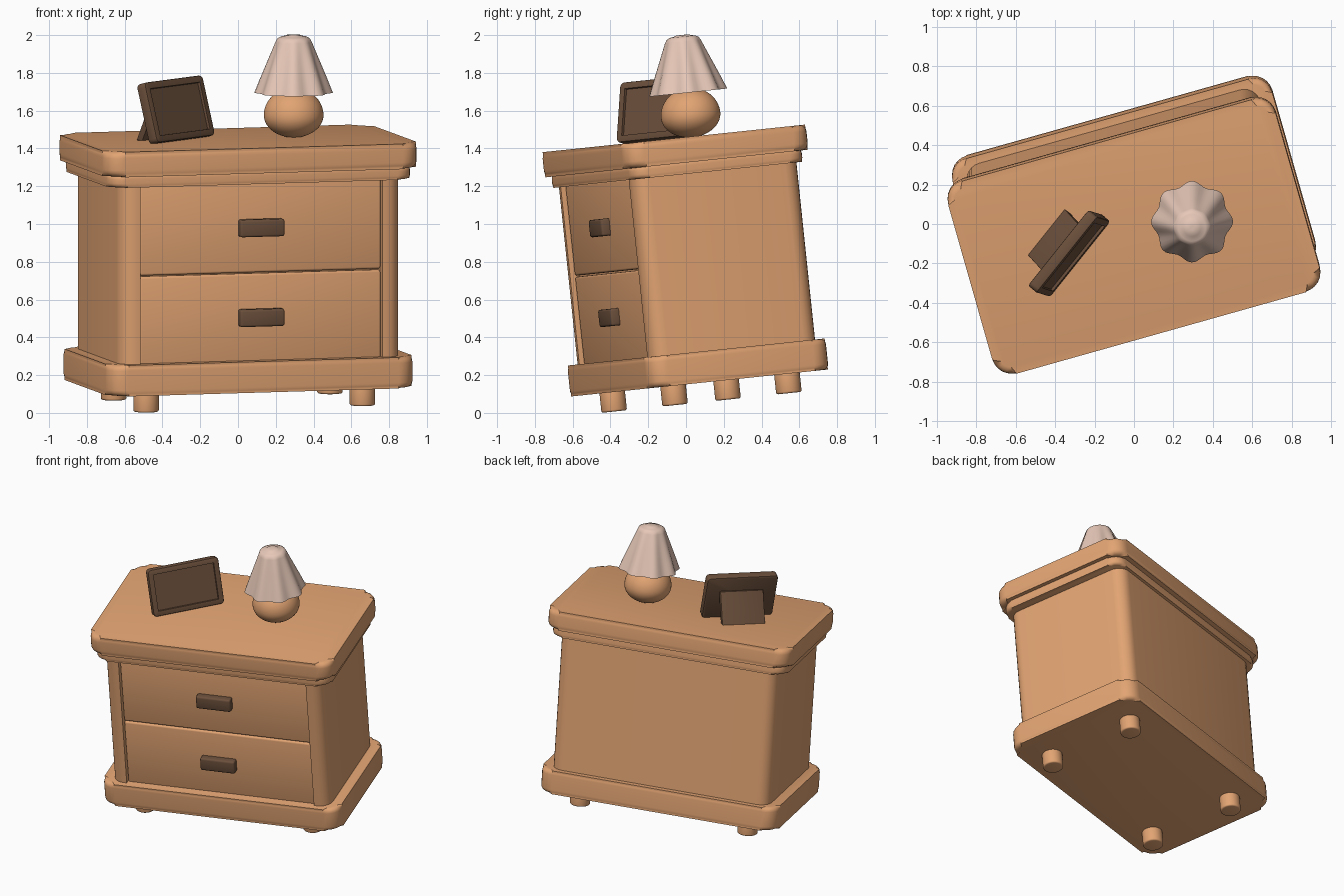
import bpy, bmesh
from math import radians, sin, cos, pi
from mathutils import Matrix, Vector

if "Cube" in bpy.data.objects:
    bpy.data.objects.remove(bpy.data.objects["Cube"])

TURN = 15.8
# whole piece is turned about z, then tipped towards the front
BASE = (Matrix.Rotation(radians(6), 4, 'X') @ Matrix.Translation((0, .088, 0))
        @ Matrix.Rotation(radians(TURN), 4, 'Z'))


def material(name, rgb):
    m = bpy.data.materials.new(name)
    m.diffuse_color = (*rgb, 1)
    m.use_nodes = True
    m.node_tree.nodes["Principled BSDF"].inputs["Base Color"].default_value = m.diffuse_color
    return m


WOOD = material("light wood", (.76, .37, .17))
DARK = material("dark wood", (.15, .08, .045))
CLOTH = material("shade cloth", (.80, .58, .48))


def finish(name, bm, mat, matrix=BASE, angle=35):
    bmesh.ops.recalc_face_normals(bm, faces=bm.faces)
    me = bpy.data.meshes.new(name)
    bm.to_mesh(me)
    bm.free()
    me.shade_smooth()
    me.set_sharp_from_angle(angle=radians(angle))
    me.materials.append(mat)
    ob = bpy.data.objects.new(name, me)
    bpy.context.collection.objects.link(ob)
    ob.matrix_world = matrix
    return ob


def outline(a, b, r, n=6):
    """Rounded rectangle, counter-clockwise, starting at the back right corner."""
    pts = []
    for k, (sx, sy) in enumerate(((1, 1), (-1, 1), (-1, -1), (1, -1))):
        for i in range(n + 1):
            t = (k + i / n) * pi / 2
            pts.append((sx * (a - r) + r * cos(t), sy * (b - r) + r * sin(t)))
    return pts


def prism(pts, z0, z1, bevel=0, segs=4):
    """Extruded outline with rounded rims; returns the bmesh."""
    bm = bmesh.new()
    lo = [bm.verts.new((x, y, z0)) for x, y in pts]
    hi = [bm.verts.new((x, y, z1)) for x, y in pts]
    rims = [bm.faces.new(lo[::-1]), bm.faces.new(hi)]
    n = len(pts)
    for i in range(n):
        j = (i + 1) % n
        bm.faces.new((lo[i], lo[j], hi[j], hi[i]))
    if bevel:
        bmesh.ops.bevel(bm, geom=[e for f in rims for e in f.edges], offset=bevel,
                        segments=segs, profile=.5, affect='EDGES')
    return bm


def box(name, lo, hi, bevel, mat):
    bm = bmesh.new()
    bmesh.ops.create_cube(bm, size=1)
    lo, hi = Vector(lo), Vector(hi)
    for v in bm.verts:
        v.co = (lo + hi) / 2 + v.co * (hi - lo)
    bmesh.ops.bevel(bm, geom=bm.edges[:], offset=bevel, segments=3,
                    profile=.5, affect='EDGES')
    return finish(name, bm, mat)


def lathe(name, profile, mat, matrix, flutes=0, seg=64):
    """Profile rows are (radius, height, flute depth)."""
    bm = bmesh.new()
    rings = []
    for r, z, amp in profile:
        ring = []
        for i in range(seg):
            t = 2 * pi * i / seg
            q = r + amp * cos(flutes * (t + radians(TURN)))
            ring.append(bm.verts.new((q * cos(t), q * sin(t), z)))
        rings.append(ring)
    for a, b in zip(rings, rings[1:]):
        for i in range(seg):
            j = (i + 1) % seg
            bm.faces.new((a[i], a[j], b[j], b[i]))
    bm.faces.new(rings[0][::-1])
    bm.faces.new(rings[-1])
    return finish(name, bm, mat, matrix, 45)


# slabs: plinth, moulding under the top, table top
finish("plinth", prism(outline(.842, .50, .10), .15, .315, .03), WOOD)
finish("top_moulding", prism(outline(.833, .478, .09), 1.258, 1.325, .022), WOOD)
finish("table_top", prism(outline(.8625, .51, .10), 1.318, 1.452, .035), WOOD)

# carcass with a shallow front recess for the drawers
W, FRONT = .665, -.459
body = outline(.772, .459, .085)
half = 21  # last front left corner point
notch = [(-W, FRONT), (-W, FRONT + .05), (W, FRONT + .05), (W, FRONT)]
finish("carcass", prism(body[:half] + notch + body[half:], .30, 1.27), WOOD)

# drawers and handles
for label, z, z0, z1 in (("lower", .544, .305, .777), ("upper", 1.022, .783, 1.265)):
    box(label + "_drawer", (-W + .002, -.435, z0), (W - .002, -.40, z1), .012, WOOD)
    box(label + "_handle", (-.122, -.483, z - .046), (.122, -.425, z + .046), .012, DARK)

# feet
circle = [(.068 * cos(2 * pi * i / 32), .068 * sin(2 * pi * i / 32)) for i in range(32)]
for sx, nx in ((-1, "left"), (1, "right")):
    for sy, ny in ((-1, "front"), (1, "back")):
        finish(f"{ny}_{nx}_foot", prism(circle, .047, .17, .01, 3), WOOD,
               BASE @ Matrix.Translation((sx * .595, sy * .315, 0)))

# lamp: round base and fluted shade
lamp = BASE @ Matrix.Translation((.311, .017, 0))
globe = []
for i in range(25):
    t = -pi / 2 + pi * (.06 + .9 * i / 24)
    globe.append((.158 * cos(t), 1.565 + (.118 if t < 0 else .145) * sin(t), 0))
lathe("lamp_base", globe, WOOD, lamp)
lathe("lamp_stem", [(.025, 1.68, 0), (.025, 1.96, 0)], WOOD, lamp, seg=16)
lathe("lamp_shade", [(.072, 1.95, 0), (.185, 1.688, .012), (.196, 1.685, .012),
                     (.168, 1.76, .010), (.130, 1.86, .006), (.094, 1.955, .002),
                     (.086, 1.973, 0), (.068, 1.983, 0), (.045, 1.986, 0),
                     (.04, 1.991, 0), (.01, 1.992, 0)], CLOTH, lamp, flutes=8)

# picture frame leaning back, with a recessed picture panel
spot = (BASE @ Matrix.Translation((-.293, -.036, 1.452))
        @ Matrix.Rotation(radians(35.7), 4, 'Z'))
bm = prism(outline(.247, .163, .025, 4), -.06, 0, .008, 2)
bm.faces.ensure_lookup_table()
face = max(bm.faces, key=lambda f: (round(f.calc_center_median().z, 4), f.calc_area()))
bmesh.ops.inset_region(bm, faces=[face], thickness=.028)
bmesh.ops.inset_region(bm, faces=[face], thickness=.006)
for v in face.verts:
    v.co.z -= .014
lean = (Matrix.Translation((0, 0, .01)) @ Matrix.Rotation(radians(-15.6), 4, 'X')
        @ Matrix.Translation((0, 0, .163)) @ Matrix.Rotation(radians(90), 4, 'X'))
finish("picture_frame", bm, DARK, spot @ lean)

# easel leg behind the frame, a prism along the frame's width
leg = prism([(.18, 0), (.22, 0), (.13, .205), (.09, .205)], -.15, .15, .004, 2)
axes = Matrix(((0, 0, 1, 0), (1, 0, 0, 0), (0, 1, 0, 0), (0, 0, 0, 1)))
finish("frame_stand", leg, DARK, spot @ axes)
